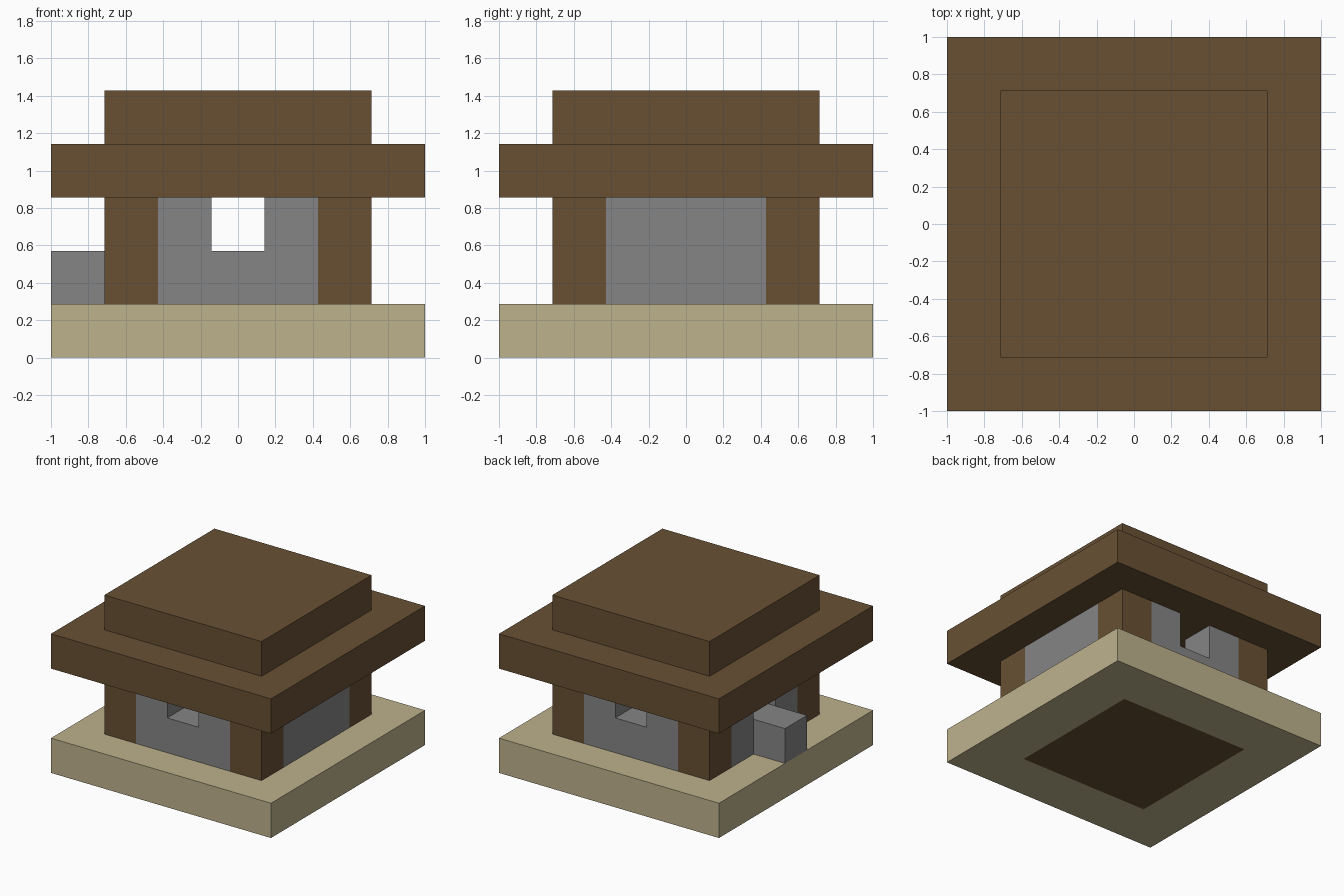
import bpy, bmesh
from math import pi
from mathutils import Matrix, Vector

default = bpy.data.objects.get("Cube")
if default:
    bpy.data.objects.remove(default, do_unlink=True)

U = 2 / 7  # one building block; the base is seven blocks wide


def material(name, color):
    m = bpy.data.materials.new(name)
    m.use_nodes = True
    m.diffuse_color = (*color, 1)
    m.node_tree.nodes["Principled BSDF"].inputs["Base Color"].default_value = (*color, 1)
    return m


WOOD = material("brown wood", (0.138, 0.081, 0.034))
STONE = material("grey stone", (0.235, 0.235, 0.235))
SAND = material("pale sand", (0.515, 0.445, 0.266))


def finish(name, bm, *mats):
    bmesh.ops.recalc_face_normals(bm, faces=bm.faces)
    mesh = bpy.data.meshes.new(name)
    bm.to_mesh(mesh)
    bm.free()
    for m in mats:
        mesh.materials.append(m)
    obj = bpy.data.objects.new(name, mesh)
    bpy.context.collection.objects.link(obj)
    return obj


def box_mesh(center, size):
    """Box measured in blocks."""
    bm = bmesh.new()
    bmesh.ops.create_cube(bm, size=U)
    bmesh.ops.scale(bm, vec=size, verts=bm.verts)
    bmesh.ops.translate(bm, vec=Vector(center) * U, verts=bm.verts)
    return bm


def box(name, center, size, mat):
    return finish(name, box_mesh(center, size), mat)


def wall(name, angle, window):
    """Wall one block thick between two posts, notched at the top for a window."""
    notch = [(0.5, 3), (0.5, 2), (-0.5, 2), (-0.5, 3)] if window else []
    outline = [(-1.5, 1), (1.5, 1), (1.5, 3), *notch, (-1.5, 3)]
    bm = bmesh.new()
    face = bm.faces.new([bm.verts.new((x * U, -2.5 * U, z * U)) for x, z in outline])
    extruded = bmesh.ops.extrude_face_region(bm, geom=[face])["geom"]
    verts = [v for v in extruded if isinstance(v, bmesh.types.BMVert)]
    bmesh.ops.translate(bm, vec=(0, U, 0), verts=verts)
    bmesh.ops.rotate(bm, cent=(0, 0, 0), matrix=Matrix.Rotation(angle, 3, "Z"), verts=bm.verts)
    return finish(name, bm, STONE)


# Sand base with a wooden floor panel set into it, above and below
bm = box_mesh((0, 0, 0.5), (7, 7, 1))
bm.normal_update()
for face in [f for f in bm.faces if abs(f.normal.z) > 0.9]:
    bmesh.ops.inset_region(bm, faces=[face], thickness=0.58)
    face.material_index = 1
finish("base", bm, SAND, WOOD)

# Corner posts
for side, x in (("right", -2), ("left", 2)):
    for end, y in (("front", -2), ("back", 2)):
        box(f"{end}_{side}_post", (x, y, 2), (1, 1, 2), WOOD)

# Walls: windows on three sides, solid on the left
wall("front_wall", 0, True)
wall("left_wall", pi / 2, False)
wall("back_wall", pi, True)
wall("right_wall", -pi / 2, True)

# Stone block below the right window
box("side_block", (-3, 0, 1.5), (1, 1, 1), STONE)

# Stepped roof
box("roof_slab", (0, 0, 3.5), (7, 7, 1), WOOD)
box("roof_cap", (0, 0, 4.5), (5, 5, 1), WOOD)
